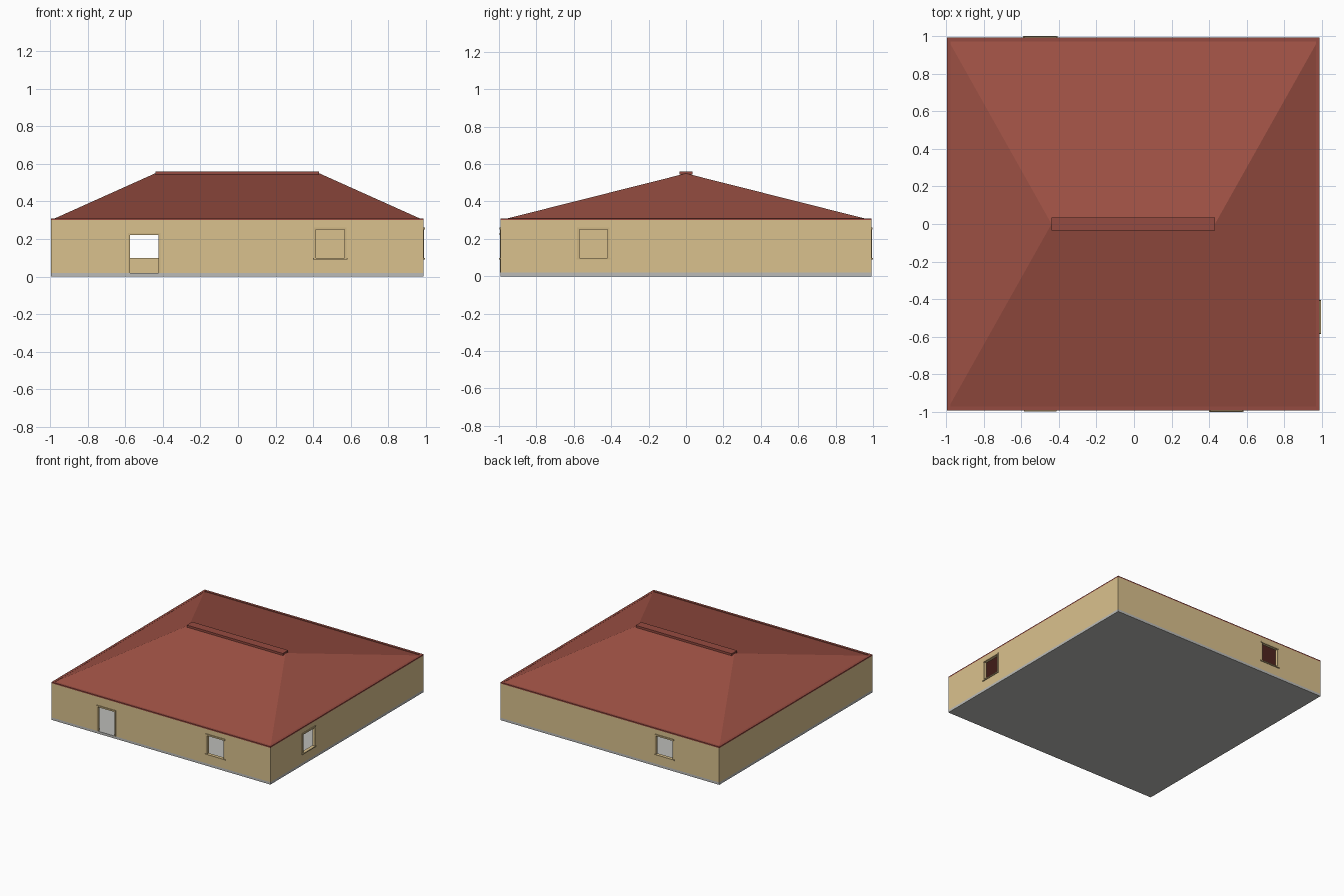
import bpy, bmesh
from mathutils import Matrix, Vector
from math import pi

if "Cube" in bpy.data.objects:
    bpy.data.objects.remove(bpy.data.objects["Cube"])

H = 0.992       # half width of the house
CX = -0.004     # right-hand sill shifts the body slightly
T = 0.02        # wall thickness
Q = 0.495       # offset of each opening from its wall centre


def material(name, rgb):
    m = bpy.data.materials.new(name)
    m.diffuse_color = (*rgb, 1)
    m.use_nodes = True
    m.node_tree.nodes["Principled BSDF"].inputs["Base Color"].default_value = m.diffuse_color
    return m


tan = material("plaster", (0.70, 0.535, 0.267))
wood = material("trim", (0.62, 0.47, 0.23))
red = material("roof_tile", (0.339, 0.082, 0.058))
dark_red = material("fascia_red", (0.30, 0.07, 0.052))
grey = material("concrete", (0.50, 0.50, 0.48))


def add_box(bm, lo, hi, mat=Matrix()):
    lo, hi = Vector(lo), Vector(hi)
    m = mat @ Matrix.Translation((lo + hi) / 2) @ Matrix.Diagonal((*(hi - lo), 1))
    bmesh.ops.create_cube(bm, size=1, matrix=m)


def make(name, bm, mat=None):
    bmesh.ops.recalc_face_normals(bm, faces=bm.faces)
    me = bpy.data.meshes.new(name)
    bm.to_mesh(me)
    bm.free()
    ob = bpy.data.objects.new(name, me)
    bpy.context.collection.objects.link(ob)
    ob.location.x = CX
    if mat:
        me.materials.append(mat)
    return ob


def boxes(name, items, mat=None, matrix=Matrix()):
    bm = bmesh.new()
    for lo, hi in items:
        add_box(bm, lo, hi, matrix)
    return make(name, bm, mat)


# Openings: name, wall rotation, offset along wall, bottom, top
# (local frame: wall plane at y = -H, facing -y)
openings = [
    ("front_door", 0, -Q, 0.02, 0.22),
    ("front_window", 0, Q, 0.098, 0.25),
    ("right_window", pi / 2, -Q, 0.098, 0.25),
    ("back_window", pi, Q, 0.098, 0.25),
]
W, F = 0.075, 0.012   # half opening width, trim width

# Floor slab
boxes("floor_slab", [((-H, -H, 0), (H, H, 0.02))], grey)

# Walls: hollowed box with openings cut out
walls = boxes("walls", [((-H, -H, 0.02), (H, H, 0.30))], tan)
room = boxes("room_cutter", [((-H + T, -H + T, -0.1), (H - T, H - T, 0.5))], tan)
bm = bmesh.new()
for name, ang, u, z0, z1 in openings:
    low = z0 if z0 > 0.05 else z0 - 0.1
    add_box(bm, (u - W, -H - 0.05, low), (u + W, -H + T + 0.05, z1),
            Matrix.Rotation(ang, 4, 'Z'))
holes = make("opening_cutter", bm, tan)
for cutter in (room, holes):
    mod = walls.modifiers.new(cutter.name, 'BOOLEAN')
    mod.operation = 'DIFFERENCE'
    mod.solver = 'EXACT'
    mod.object = cutter
    cutter.hide_render = True
    cutter.hide_set(True)

# Trim around door and windows, with sills under the windows
for name, ang, u, z0, z1 in openings:
    back = -H + 0.004
    parts = [((u + s * (W + F / 2) - F / 2, -H - 0.003, z0),
              (u + s * (W + F / 2) + F / 2, back, z1)) for s in (-1, 1)]
    parts.append(((u - W - F, -H - 0.006, z1), (u + W + F, back, z1 + F)))
    if "window" in name:
        parts.append(((u - W - 0.016, -H - 0.008, z0 - 0.008),
                      (u + W + 0.016, back, z0)))
    boxes(name + "_trim", parts, wood, Matrix.Rotation(ang, 4, 'Z'))

# Hip roof: a flat box whose top edge is pulled into a ridge
bm = bmesh.new()
add_box(bm, (-H, -H, 0.30), (H, H, 0.55))
for v in bm.verts:
    if v.co.z > 0.4:
        v.co.x *= 0.435 / H
        v.co.y = 0
bmesh.ops.remove_doubles(bm, verts=bm.verts, dist=0.001)
make("hip_roof", bm, red)

# Eave strips and ridge cap
e = 0.02
boxes("eave_fascia", [((-H, -H, 0.30), (H, -H + e, 0.31)),
                      ((-H, H - e, 0.30), (H, H, 0.31)),
                      ((-H, -H + e, 0.30), (-H + e, H - e, 0.31)),
                      ((H - e, -H + e, 0.30), (H, H - e, 0.31))], dark_red)
boxes("ridge_cap", [((-0.435, -0.035, 0.543), (0.435, 0.035, 0.56))], dark_red)
